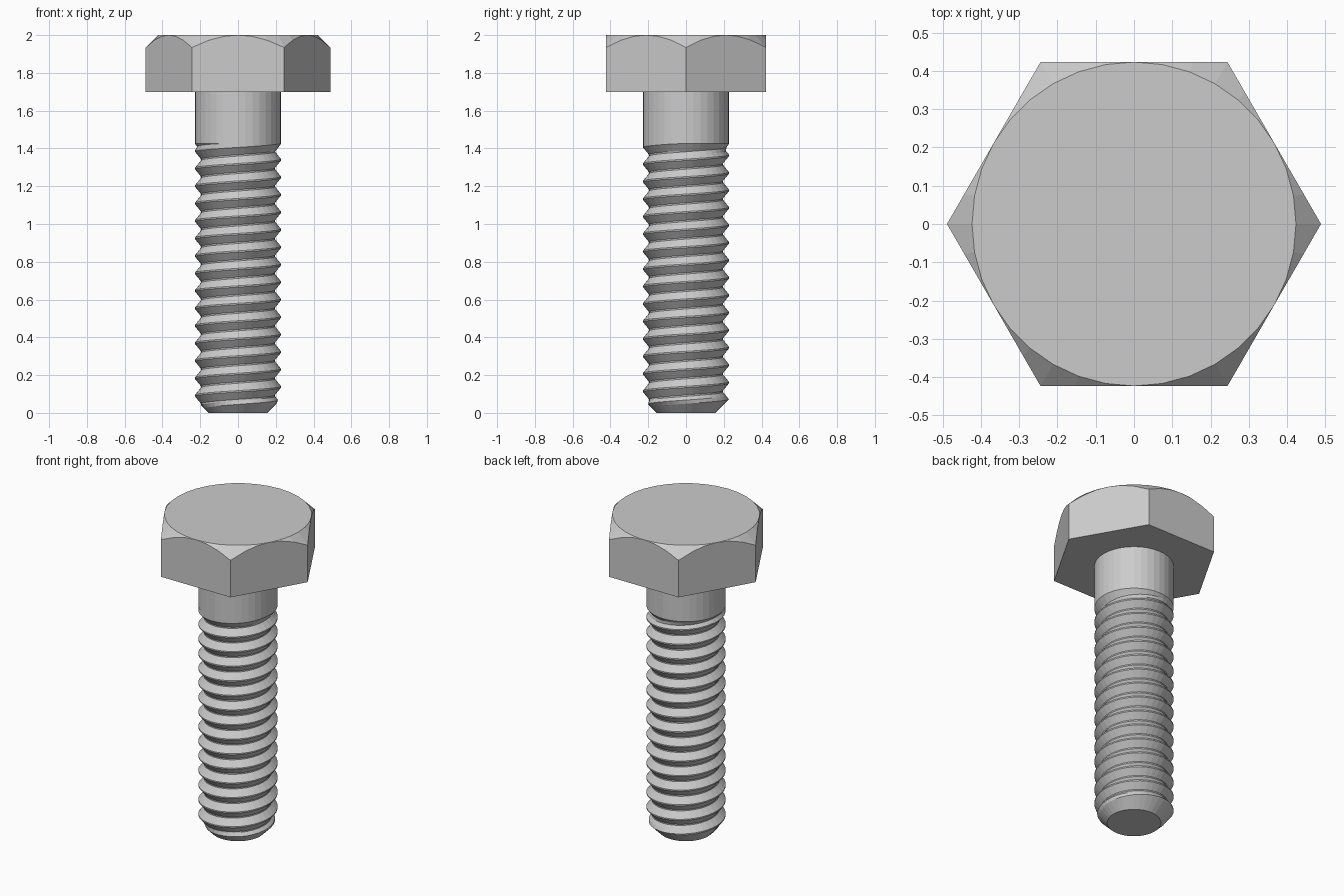
import bpy
import math

if "Cube" in bpy.data.objects:
    bpy.data.objects.remove(bpy.data.objects["Cube"])

SIDES = 36
PITCH = 0.0925
MAJOR, MINOR = 0.228, 0.196
THREAD_TOP = 1.425
FLAT = 0.423          # half the width across the head's flats

steel = bpy.data.materials.new("grey_steel")
steel.diffuse_color = (0.6, 0.6, 0.6, 1)
steel.use_nodes = True
steel.node_tree.nodes["Principled BSDF"].inputs["Base Color"].default_value = steel.diffuse_color


def lathe(name, rows, point):
    """Skin rows of points around z, welding equal points, and cap both ends."""
    verts, index, faces = [], {}, []

    def vert(co):
        key = tuple(round(c, 5) for c in co)
        if key not in index:
            index[key] = len(verts)
            verts.append(co)
        return index[key]

    def add(ids):
        ids = list(dict.fromkeys(ids))
        if len(ids) > 2:
            faces.append(ids)

    grid = []
    for row in rows:
        ring = []
        for j in range(SIDES + 1):
            r, z = point(row, j / SIDES)
            a = 2 * math.pi * (j % SIDES) / SIDES
            ring.append(vert((r * math.cos(a), r * math.sin(a), z)))
        grid.append(ring)
    for lo, hi in zip(grid, grid[1:]):
        for j in range(SIDES):
            add([lo[j], lo[j + 1], hi[j + 1], hi[j]])
    add(grid[0][::-1])
    add(grid[-1])
    mesh = bpy.data.meshes.new(name)
    mesh.from_pydata(verts, [], faces)
    mesh.materials.append(steel)
    mesh.update()
    obj = bpy.data.objects.new(name, mesh)
    bpy.context.collection.objects.link(obj)
    return obj


# Threaded rod: V-shaped right-hand helix, cone tip, run-out into plain shank
def rod_point(row, turn):
    if row == "shank_top":
        return MAJOR, 1.70
    z = min(max((row + turn) * PITCH, 0.0), THREAD_TOP)
    phase = (z - 0.045) / PITCH - turn
    dist = abs(phase - round(phase))                 # 0 at crest, 0.5 at root
    r = MAJOR - (MAJOR - MINOR) * min(max((dist - 0.04) / 0.42, 0), 1)
    r = max(r, MAJOR - (THREAD_TOP - z) * 0.75)      # run-out under the shank
    return min(r, 0.155 + z, MAJOR), z               # tip chamfer


crest = 0.045 / PITCH
steps = (-0.46, -0.25, -0.04, 0.04, 0.25, 0.46)
rows = [crest + k + s for k in range(-2, 17) for s in steps]
lathe("threaded_shank", rows + ["shank_top"], rod_point)


# Hexagonal head: straight sides, top corners cut by a 45 degree cone
def head_point(row, turn):
    hexagon = FLAT / math.cos(math.radians((turn * 360) % 60 - 30))
    if row == "bottom":
        return hexagon, 1.70
    if row == "side_top":
        return hexagon, 2.0 - (hexagon - FLAT)
    return FLAT, 2.0


lathe("hex_head", ["bottom", "side_top", "top"], head_point)
